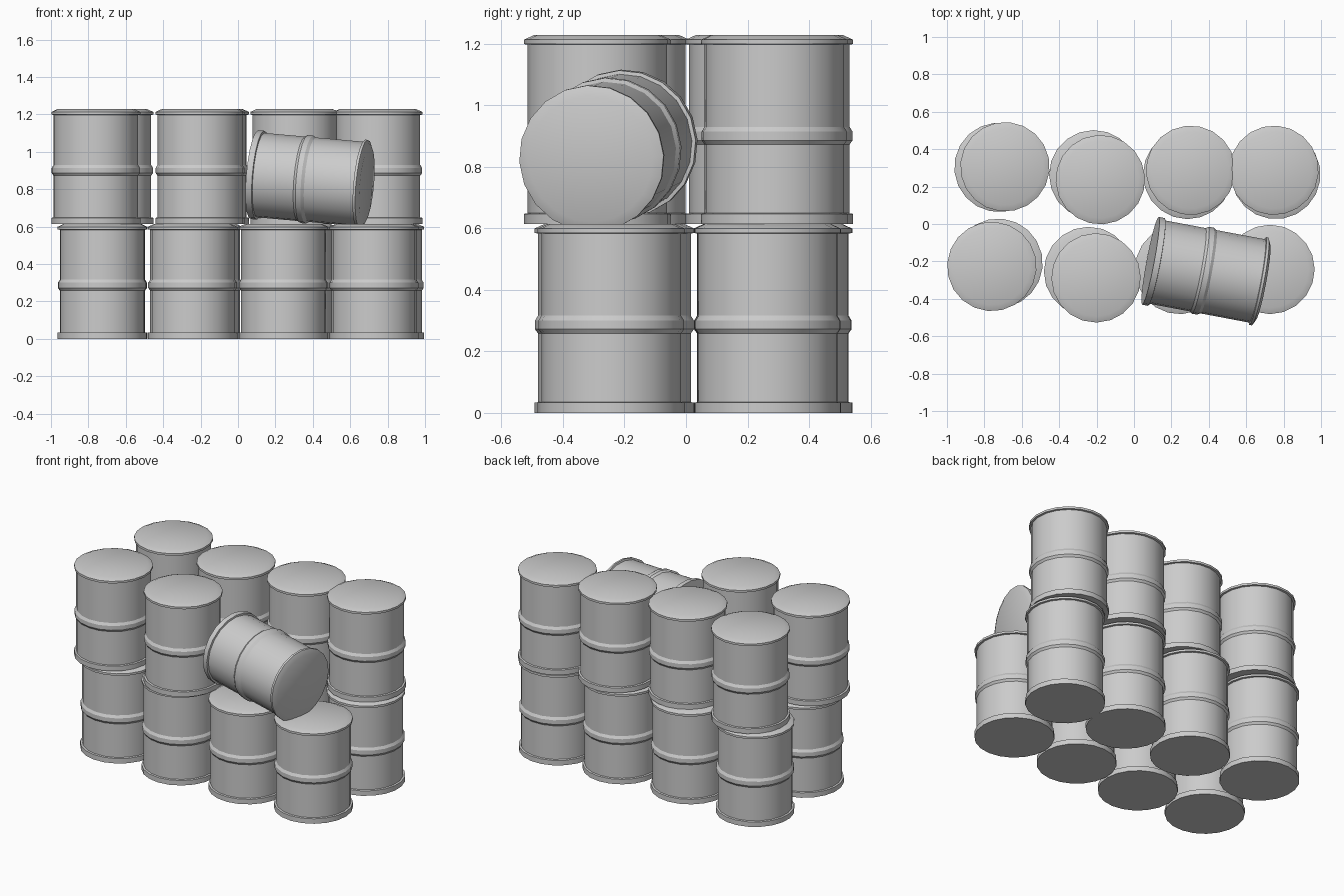
import bpy, bmesh, math, random
from mathutils import Vector, Matrix

if "Cube" in bpy.data.objects:
    bpy.data.objects.remove(bpy.data.objects["Cube"])

random.seed(4)
SIDES = 20
HEIGHT = 0.614

# Barrel side profile (radius, height): base rim, body, middle hoop, top rim, bevelled lid
PROFILE = [(0.239, 0.0), (0.239, 0.033), (0.227, 0.035),
           (0.227, 0.258), (0.237, 0.272), (0.237, 0.300), (0.227, 0.316),
           (0.227, 0.583), (0.239, 0.585), (0.239, 0.599), (0.206, HEIGHT)]


def barrel_mesh():
    bm = bmesh.new()
    rings = []
    for r, z in PROFILE:
        rings.append([bm.verts.new((r * math.cos(2 * math.pi * i / SIDES),
                                    r * math.sin(2 * math.pi * i / SIDES), z))
                      for i in range(SIDES)])
    for a, b in zip(rings, rings[1:]):
        for i in range(SIDES):
            j = (i + 1) % SIDES
            bm.faces.new((a[i], a[j], b[j], b[i]))
    bm.faces.new(rings[0][::-1])
    bm.faces.new(rings[-1])
    for f in bm.faces:
        f.smooth = True
    mesh = bpy.data.meshes.new("barrel")
    bm.to_mesh(mesh)
    bm.free()
    mesh.set_sharp_from_angle(angle=math.radians(30))
    return mesh


MESH = barrel_mesh()


def add_barrel(name, base, axis=(0, 0, 1)):
    ob = bpy.data.objects.new(name, MESH)
    bpy.context.collection.objects.link(ob)
    turn = Vector(axis).to_track_quat('Z', 'Y').to_matrix().to_4x4()
    spin = Matrix.Rotation(random.uniform(0, math.pi), 4, 'Z')
    ob.matrix_world = Matrix.Translation(base) @ turn @ spin


# Loosely placed upright barrels in two layers
LOWER = [(-0.722, 0.303), (-0.215, 0.263), (0.287, 0.265), (0.758, 0.265),
         (-0.727, -0.210), (-0.243, -0.254), (0.243, -0.243), (0.727, -0.243)]
UPPER = [(-0.690, 0.306), (-0.180, 0.237), (0.303, 0.287), (0.748, 0.287),
         (-0.760, -0.227), (-0.203, -0.288)]
for i, (x, y) in enumerate(LOWER):
    add_barrel(f"lower_barrel_{i + 1}", (x, y, 0))
for i, (x, y) in enumerate(UPPER):
    add_barrel(f"upper_barrel_{i + 1}", (x, y, HEIGHT))

# Toppled barrel lying on the front of the lower layer
add_barrel("toppled_barrel", (0.088, -0.197, 0.878), (0.6, -0.113, -0.053))
